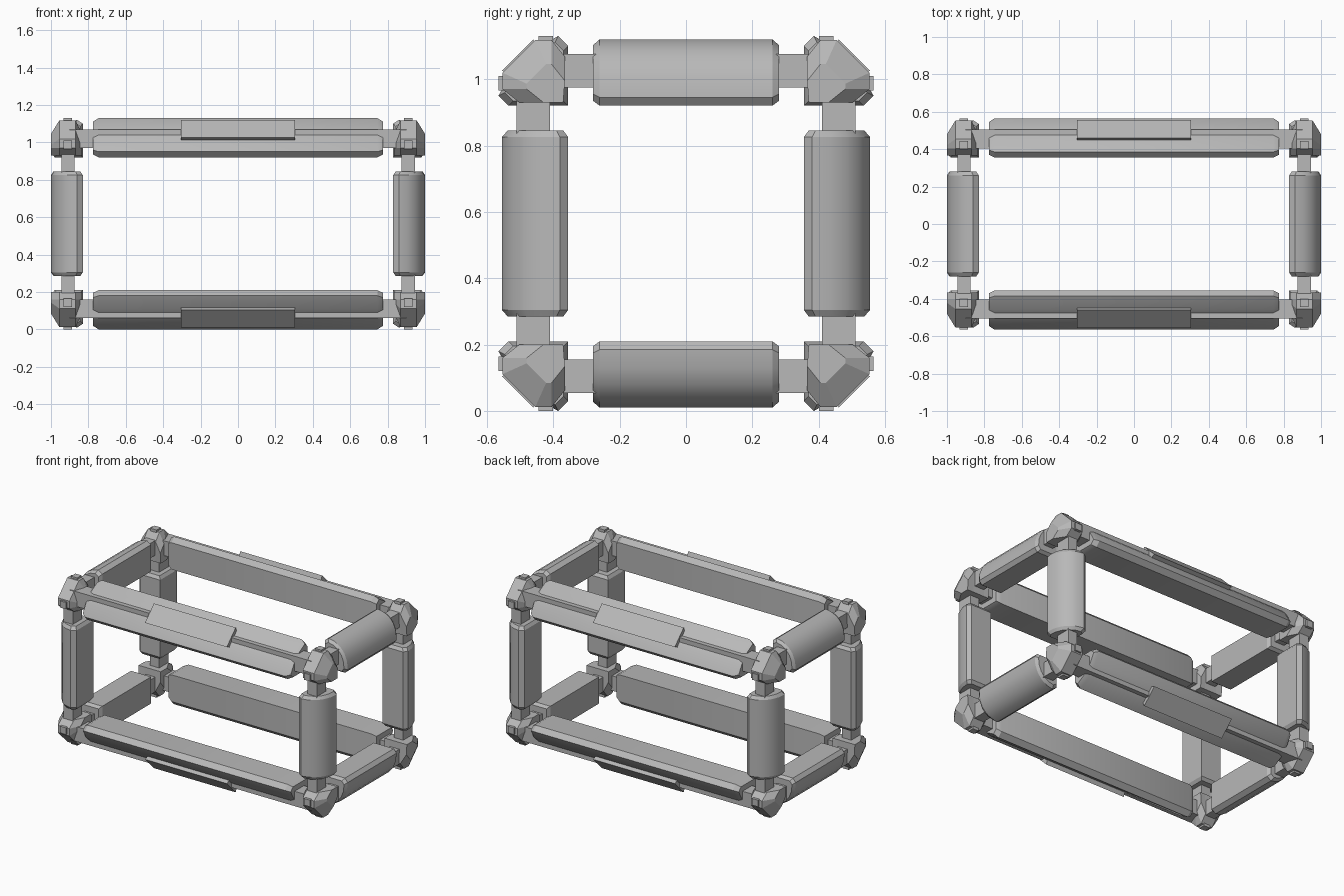
import bpy, bmesh

if "Cube" in bpy.data.objects:
    bpy.data.objects.remove(bpy.data.objects["Cube"], do_unlink=True)

# Single grey finish
grey = bpy.data.materials.new("plain grey")
grey.use_nodes = True
COLOR = (0.48, 0.48, 0.48, 1)
grey.diffuse_color = COLOR
grey.node_tree.nodes["Principled BSDF"].inputs["Base Color"].default_value = COLOR

# Inner corner of the beam cells, measured from the frame centre
BASE = (0.83, 0.355, 0.355)
MID_Z = 0.565


def loft(name, axis, rings, signs):
    """Skin cross-sections [(t, [(p, q), ...]), ...] along an axis.
    p and q run outward from the inner corner of the cell."""
    others = [a for a in range(3) if a != axis]
    bm = bmesh.new()
    loops = []
    for t, section in rings:
        loop = []
        for pq in section:
            co = [0, 0, 0]
            co[axis] = t * signs[axis]
            for a, d in zip(others, pq):
                co[a] = signs[a] * (BASE[a] + d)
            co[2] += MID_Z
            loop.append(bm.verts.new(co))
        loops.append(loop)
    n = len(loops[0])
    for a, b in zip(loops, loops[1:]):
        for i in range(n):
            j = (i + 1) % n
            bm.faces.new((a[i], a[j], b[j], b[i]))
    bm.faces.new(loops[0])
    bm.faces.new(loops[-1])
    bmesh.ops.recalc_face_normals(bm, faces=bm.faces)
    mesh = bpy.data.meshes.new(name)
    bm.to_mesh(mesh)
    bm.free()
    mesh.materials.append(grey)
    ob = bpy.data.objects.new(name, mesh)
    bpy.context.collection.objects.link(ob)
    return ob


def rect(p0, p1, q0, q1):
    return [(p0, q0), (p1, q0), (p1, q1), (p0, q1)]


def shrink(section, centre, k):
    return [tuple(c + (v - c) * k for v, c in zip(pt, centre)) for pt in section]


def beam(name, axis, section, length, taper, centre, signs):
    end = shrink(section, centre, 0.84)
    rings = [(-length, end), (taper - length, section), (length - taper, section), (length, end)]
    return loft(name, axis, rings, signs)


# Beam profiles: square inside, faceted or rounded outside
LONG = [(0, 0), (0.18, 0), (0.21, 0.03), (0.17, 0.10),
        (0.10, 0.17), (0.03, 0.21), (0, 0.18)]
SHORT = [(0, 0), (0.15, 0), (0.17, 0.025), (0.165, 0.08), (0.145, 0.13),
         (0.115, 0.165), (0.075, 0.19), (0.03, 0.2), (0, 0.18)]
PANEL = [(0.105, 0.2), (0.2, 0.105), (0.165, 0.09), (0.09, 0.165)]


def hub_outline(h):
    """Corner block outline whose outer corner is cut back to reach h."""
    m = h * 0.45
    return [(0.015, 0.01), (h - 0.05, 0.01), (h, 0.05), (h, m + 0.01),
            (m + 0.01, h), (0.05, h), (0.01, h - 0.05)]


smooth = []
SIDE = (-1, 1)

# Long beams with raised panels, running left to right
for sy in SIDE:
    for sz in SIDE:
        s = (1, sy, sz)
        tag = ("back" if sy > 0 else "front") + ("_top" if sz > 0 else "_bottom")
        smooth.append(beam(tag + "_long_beam", 0, LONG, 0.775, 0.03, (0.09, 0.09), s))
        loft(tag + "_panel", 0, [(-0.305, PANEL), (0.305, PANEL)], s)
        loft(tag + "_long_shaft", 0, [(-0.9, rect(0.05, 0.15, 0.05, 0.15)),
                                      (0.9, rect(0.05, 0.15, 0.05, 0.15))], s)

# Short beams, running front to back and upright
for sx in SIDE:
    side = "left" if sx > 0 else "right"
    for other in SIDE:
        for axis in (1, 2):
            if axis == 1:
                s = (sx, 1, other)
                tag = side + ("_top" if other > 0 else "_bottom") + "_cross"
            else:
                s = (sx, other, 1)
                tag = side + ("_back" if other > 0 else "_front") + "_upright"
            smooth.append(beam(tag + "_beam", axis, SHORT, 0.28, 0.02, (0.085, 0.09), s))
            shaft = rect(0.045, 0.115, 0.055, 0.155)
            loft(tag + "_shaft", axis, [(-0.42, shaft), (0.42, shaft)], s)

# Corner hubs with small end caps
for sx in SIDE:
    for sy in SIDE:
        for sz in SIDE:
            s = (sx, sy, sz)
            tag = "_".join(("left" if sx > 0 else "right", "back" if sy > 0 else "front",
                            "top" if sz > 0 else "bottom"))
            loft(tag + "_hub", 0, [(0.835, hub_outline(0.13)), (0.87, hub_outline(0.198)),
                                   (0.955, hub_outline(0.198)), (1.0, hub_outline(0.125))], s)
            cap = rect(0.057, 0.103, 0.045, 0.09)
            for axis, word in ((1, "side"), (2, "end")):
                loft(tag + "_" + word + "_cap", axis, [(0.515, cap), (0.565, cap)], s)

# Soft shading on the beams, keeping crisp edges
bpy.ops.object.select_all(action="DESELECT")
for ob in smooth:
    ob.select_set(True)
bpy.context.view_layer.objects.active = smooth[0]
bpy.ops.object.shade_smooth_by_angle(angle=0.5)
